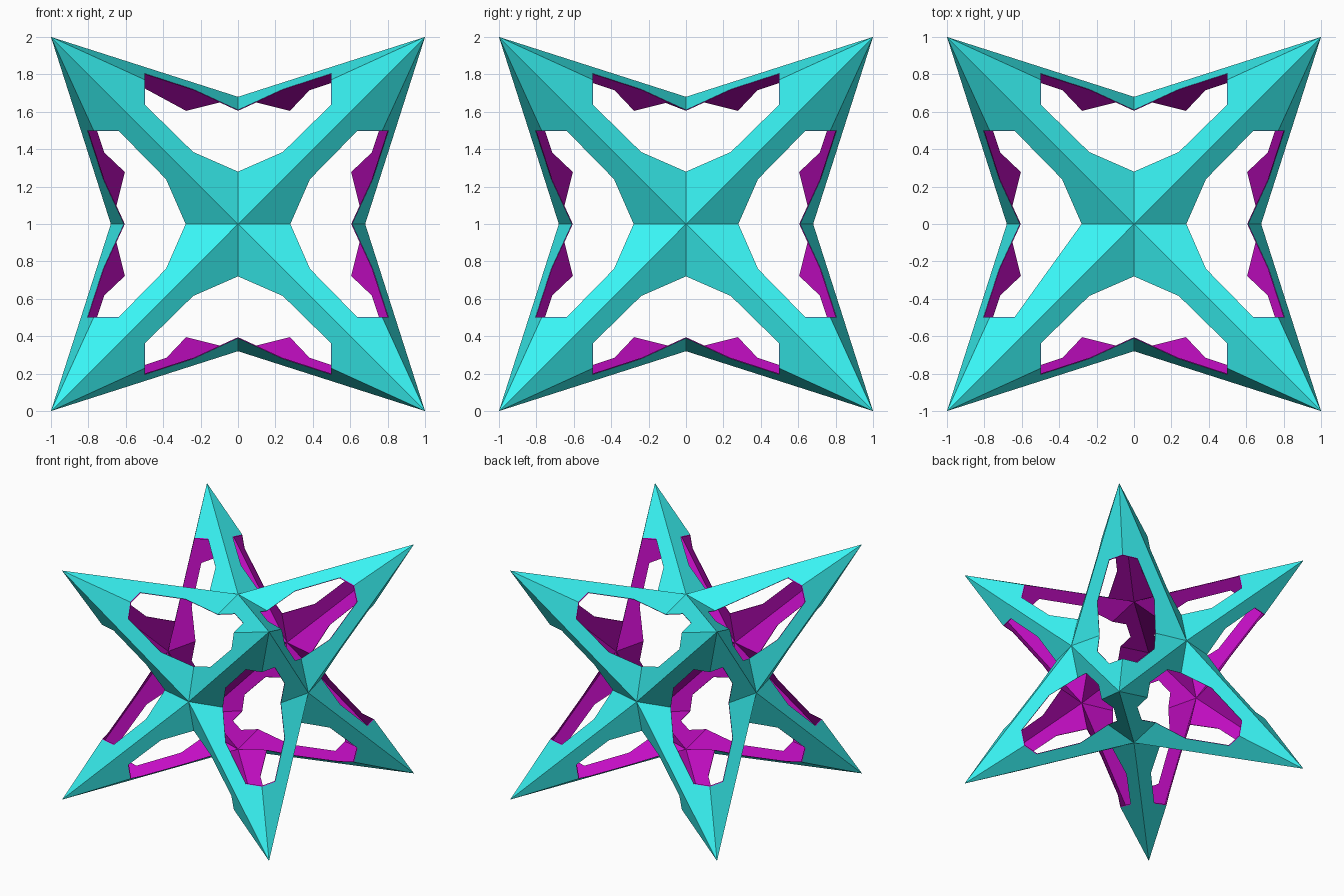
import bpy, bmesh
from itertools import permutations, product
from mathutils import Vector

if "Cube" in bpy.data.objects:
    bpy.data.objects.remove(bpy.data.objects["Cube"])

APEX = 0.68          # distance of the six inner corners from the centre
FALL = -0.25         # slope of each facet towards its valley
RISE = 1 - APEX - FALL
LINING = 0.992       # inner lining is a slightly smaller copy


def material(name, rgb):
    m = bpy.data.materials.new(name)
    m.diffuse_color = (*rgb, 1)
    m.use_nodes = True
    m.node_tree.nodes["Principled BSDF"].inputs["Base Color"].default_value = m.diffuse_color
    return m


def height(u, v):
    return APEX + RISE * u + FALL * v


# One facet in local (u, v): ridge from apex to tip, then the cut-out edge
fold = (APEX + RISE * 0.5) / (1 - FALL)
facet = [(0, 0), (0, 0.28), (0.24, 0.385), (0.5, 0.64), (0.5, fold), (1, 1)]

bm = bmesh.new()
for axes in permutations(range(3)):
    for signs in product((-1, 1), repeat=3):
        pts = list(facet)
        # one cut-out on the top has a straight edge
        if axes == (1, 0, 2) and signs == (-1, -1, 1):
            pts.pop(2)
        ring = []
        for u, v in pts:
            co = [0, 0, 0]
            for a, val in zip(axes, (u, v, height(u, v))):
                co[a] = val * signs[a]
            ring.append(bm.verts.new(co))
        bm.faces.new(ring)
bmesh.ops.remove_doubles(bm, verts=bm.verts[:], dist=1e-4)

# Every facet faces away from the centre
for f in bm.faces:
    f.normal_update()
    if f.normal.dot(f.verts[0].co) < 0:
        f.normal_flip()

# Inner lining and the thin rims around the cut-outs
outer = bm.faces[:]
rims = [(e.link_loops[0].vert, e.link_loops[0].link_loop_next.vert)
        for e in bm.edges if e.is_boundary]
inner = {v: bm.verts.new(v.co * LINING) for v in bm.verts[:]}
for f in outer:
    bm.faces.new([inner[v] for v in reversed(f.verts[:])]).material_index = 1
for a, b in rims:
    bm.faces.new([b, a, inner[a], inner[b]]).material_index = 1

bmesh.ops.translate(bm, verts=bm.verts[:], vec=Vector((0, 0, 1)))
mesh = bpy.data.meshes.new("openwork_star")
bm.to_mesh(mesh)
bm.free()
mesh.materials.append(material("turquoise", (0.04, 0.9, 0.9)))
mesh.materials.append(material("magenta", (0.55, 0.004, 0.55)))
bpy.context.collection.objects.link(bpy.data.objects.new("openwork_star", mesh))
